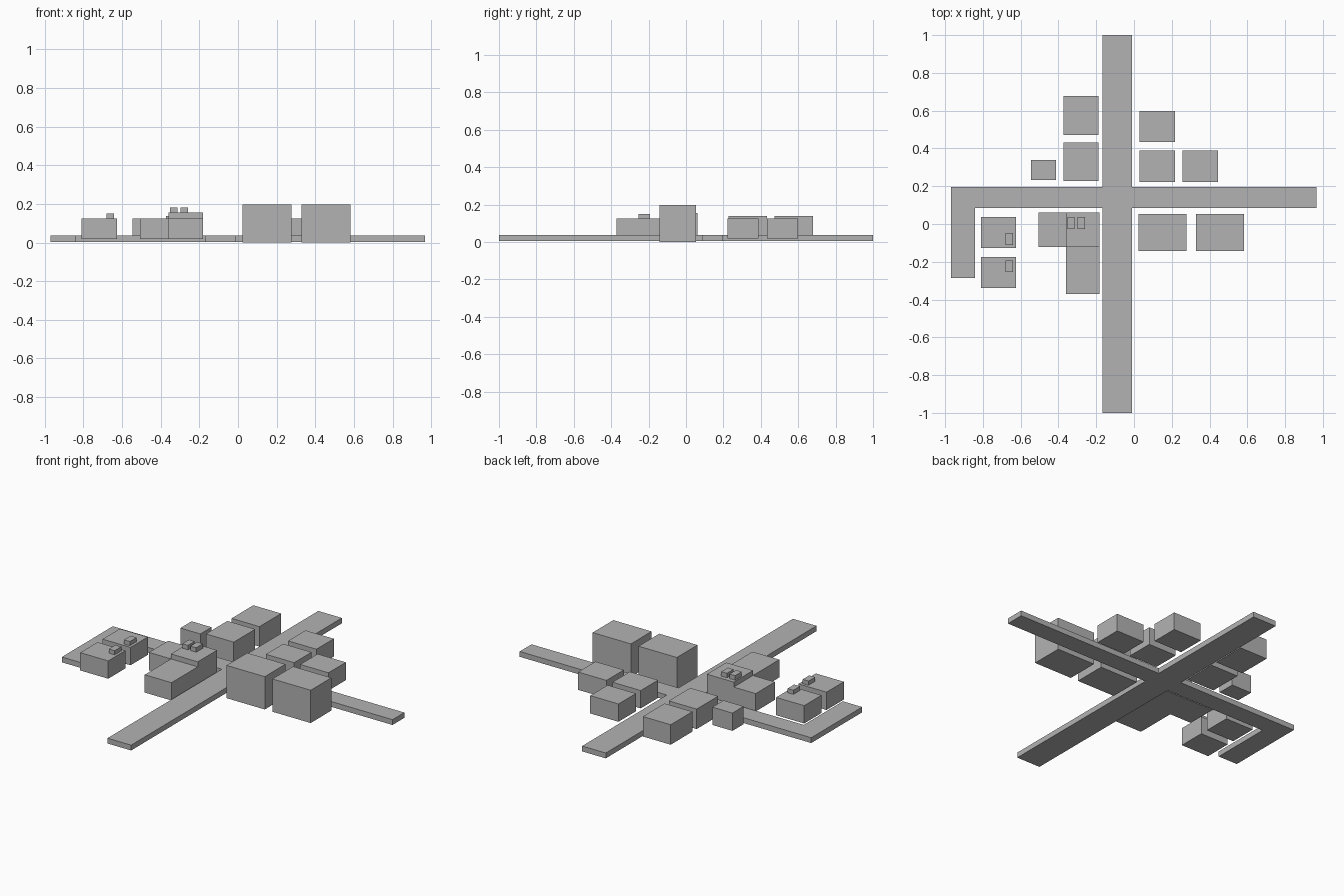
import bpy
import bmesh

if "Cube" in bpy.data.objects:
    bpy.data.objects.remove(bpy.data.objects["Cube"])

grey = bpy.data.materials.new("plain grey")
grey.diffuse_color = (0.45, 0.45, 0.45, 1)
grey.use_nodes = True
grey.node_tree.nodes["Principled BSDF"].inputs["Base Color"].default_value = grey.diffuse_color


def prism(name, outline, z0, z1):
    """Extrude a counter-clockwise ground outline from z0 to z1."""
    bm = bmesh.new()
    base = bm.faces.new([bm.verts.new((x, y, z0)) for x, y in outline])
    ext = bmesh.ops.extrude_face_region(bm, geom=[base], use_keep_orig=True)
    for v in ext["geom"]:
        if isinstance(v, bmesh.types.BMVert):
            v.co.z = z1
    bmesh.ops.recalc_face_normals(bm, faces=bm.faces[:])
    mesh = bpy.data.meshes.new(name)
    bm.to_mesh(mesh)
    bm.free()
    mesh.materials.append(grey)
    obj = bpy.data.objects.new(name, mesh)
    bpy.context.collection.objects.link(obj)
    return obj


def block(name, x0, x1, y0, y1, z0, z1):
    return prism(name, [(x0, y0), (x1, y0), (x1, y1), (x0, y1)], z0, z1)


# Road network: crossing roads plus a side street turning south at the west end
W, E, S, N = -0.167, -0.01, 0.085, 0.197
prism("roads", [
    (W, -1), (E, -1), (E, S), (0.967, S), (0.967, N), (E, N),
    (E, 1), (W, 1), (W, N), (-0.97, N), (-0.97, -0.286),
    (-0.842, -0.286), (-0.842, S), (W, S)], 0.004, 0.036)

FLOOR, ROOF = 0.018, 0.125

# North-west buildings
for i, (y0, y1) in enumerate([(0.228, 0.432), (0.472, 0.678)]):
    block(f"northwest_building_{i + 1}", -0.373, -0.188, y0, y1, FLOOR, 0.138)
block("small_shed", -0.546, -0.413, 0.233, 0.339, FLOOR, ROOF)

# North-east houses
for i, (x, y) in enumerate([(0.029, 0.223), (0.029, 0.434), (0.257, 0.223)]):
    block(f"northeast_house_{i + 1}", x, x + 0.188, y, y + 0.165, FLOOR, ROOF)

# Two tall blocks in the south-east
for i, x in enumerate([0.024, 0.329]):
    block(f"tall_block_{i + 1}", x, x + 0.254, -0.143, 0.053, 0.0, 0.197)

# South-west houses, each with a chimney
for i, (y, cy) in enumerate([(-0.127, -0.111), (-0.339, -0.255)]):
    block(f"southwest_house_{i + 1}", -0.811, -0.625, y, y + 0.164, FLOOR, ROOF)
    block(f"house_chimney_{i + 1}", -0.68, -0.641, cy, cy + 0.063, ROOF, 0.15)

# L-shaped hall: low wings around a taller core with two roof vents
block("hall_core", -0.36, -0.182, -0.122, 0.061, FLOOR, 0.155)
block("hall_west_wing", -0.506, -0.36, -0.122, 0.061, FLOOR, ROOF)
block("hall_south_wing", -0.36, -0.182, -0.371, -0.122, FLOOR, ROOF)
for i, x in enumerate([-0.352, -0.298]):
    block(f"hall_roof_vent_{i + 1}", x, x + 0.038, -0.026, 0.037, 0.155, 0.182)
